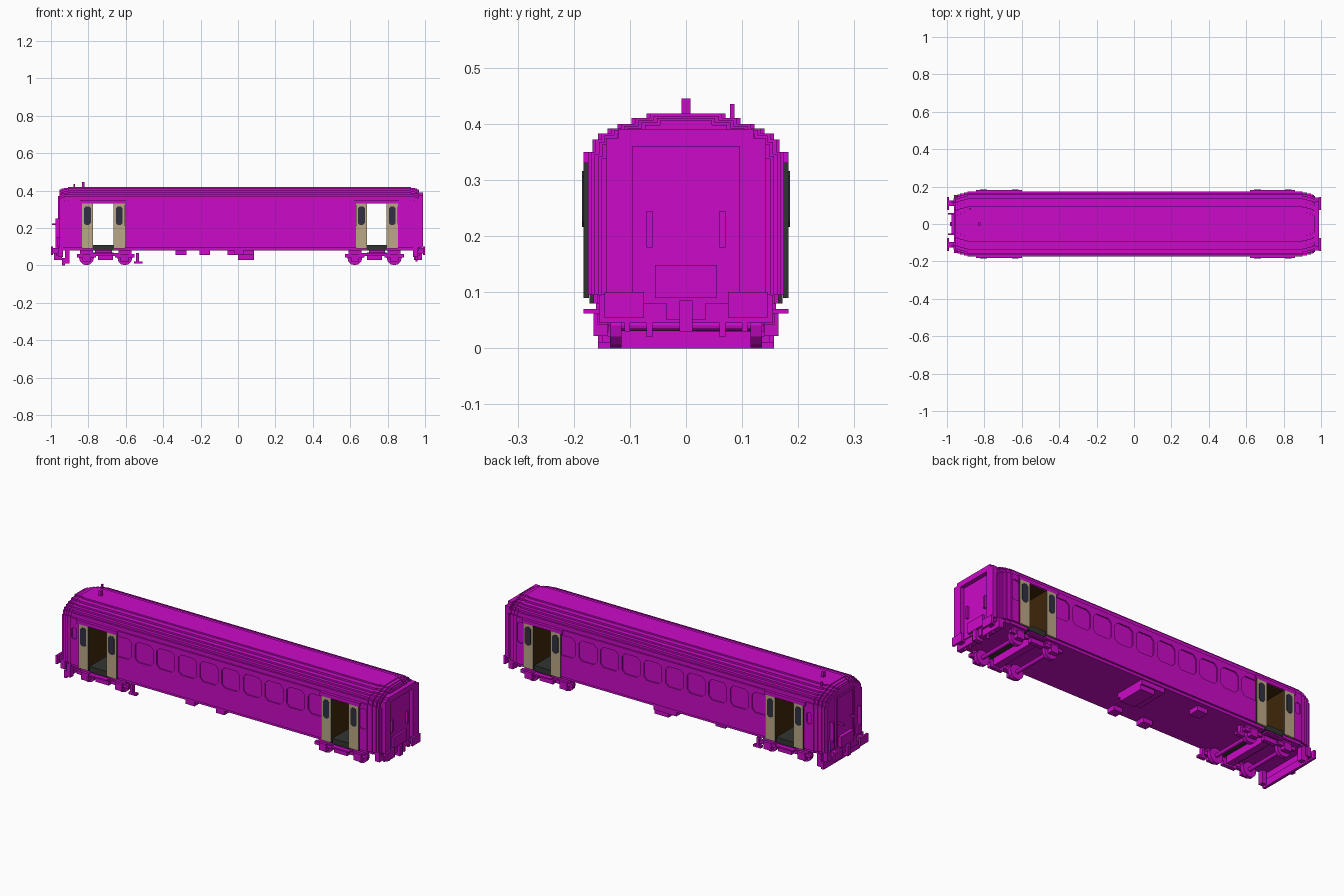
import bpy, bmesh, math
from mathutils import Matrix

if "Cube" in bpy.data.objects:
    bpy.data.objects.remove(bpy.data.objects["Cube"], do_unlink=True)


def material(name, rgb):
    m = bpy.data.materials.new(name)
    m.use_nodes = True
    m.diffuse_color = (*rgb, 1)
    m.node_tree.nodes["Principled BSDF"].inputs["Base Color"].default_value = (*rgb, 1)
    return m


PAINT = material("magenta paint", (0.6, 0.003, 0.58))
TAN = material("tan door", (0.5, 0.39, 0.24))
GLASS = material("dark glass", (0.03, 0.03, 0.055))
RUBBER = material("dark rubber", (0.03, 0.035, 0.03))
BROWN = material("brown interior", (0.05, 0.02, 0.003))


def finish(name, bm, mats):
    bmesh.ops.recalc_face_normals(bm, faces=bm.faces)
    me = bpy.data.meshes.new(name)
    bm.to_mesh(me)
    bm.free()
    ob = bpy.data.objects.new(name, me)
    for m in mats:
        me.materials.append(m)
    bpy.context.collection.objects.link(ob)
    return ob


def add_box(bm, x, y, z):
    size = [b - a for a, b in (x, y, z)]
    mid = [(a + b) / 2 for a, b in (x, y, z)]
    bmesh.ops.create_cube(bm, size=1, matrix=Matrix.Translation(mid) @ Matrix.Diagonal((*size, 1)))


def boxes(name, items, mat=PAINT, mirror=False):
    """One object from (x, y, z) ranges, optionally repeated across y."""
    bm = bmesh.new()
    for x, y, z in items:
        add_box(bm, x, y, z)
        if mirror:
            add_box(bm, x, (-y[1], -y[0]), z)
    return finish(name, bm, [mat])


def add_prism(bm, pts, to3d, a, b):
    """Extrude a 2D outline between two positions."""
    rings = [[bm.verts.new(to3d(u, v, t)) for u, v in pts] for t in (a, b)]
    n = len(pts)
    bm.faces.new(rings[0])
    bm.faces.new(rings[1])
    for i in range(n):
        j = (i + 1) % n
        bm.faces.new((rings[0][i], rings[0][j], rings[1][j], rings[1][i]))


def along_x(u, v, t):
    return (t, u, v)


def along_y(u, v, t):
    return (u, t, v)


def octagon(cx, cz, w, h, c):
    w, h = w / 2, h / 2
    half = [(w, -h + c), (w, h - c), (w - c, h), (-w + c, h)]
    return [(cx + u, cz + v) for u, v in half] + [(cx - u, cz - v) for u, v in half]


# Stepped body cross-section
STEPS = [(0.175, 0.35), (0.167, 0.372), (0.157, 0.383), (0.14, 0.392),
         (0.122, 0.4), (0.097, 0.41), (0.07, 0.418)]


def profile(bottom, inset=0, drop=0):
    pts = [(0.165 - inset, bottom), (0.165 - inset, 0.095), (0.175 - inset, 0.095)]
    if bottom > 0.1:
        pts = [(0.175 - inset, bottom)]
    for i, (y, z) in enumerate(STEPS):
        pts.append((y - inset, z - drop))
        if i + 1 < len(STEPS):
            pts.append((STEPS[i + 1][0] - inset, z - drop))
    return pts + [(-y, z) for y, z in reversed(pts)]


def body(name, x0, x1, bottom=0.08, inset=0, drop=0, brown=None):
    bm = bmesh.new()
    add_prism(bm, profile(bottom, inset, drop), along_x, x0, x1)
    ob = finish(name, bm, [PAINT, BROWN])
    for p in ob.data.polygons:
        if brown and brown(p):
            p.material_index = 1
    return ob


# Doorway x ranges, open right through the car
DOORS = [(-0.775, -0.665), (0.69, 0.795)]
(L0, L1), (R0, R1) = DOORS
walls = [body("body_middle", L1, R0, brown=lambda p: abs(p.normal.x) > 0.9),
         body("body_rear", -0.89, L0, brown=lambda p: p.normal.x > 0.9),
         body("body_front", R1, 0.9, brown=lambda p: p.normal.x < -0.9)]
for i, (a, b) in enumerate(DOORS):
    body(f"doorway_roof_{i}", a, b, 0.33, brown=lambda p: p.normal.z < -0.9)
    boxes(f"doorway_floor_{i}", [((a, b), (-0.172, 0.172), (0.08, 0.11))], RUBBER)

# Tapered ends in small steps
for sx, stations in ((-1, [0.89, 0.91, 0.93, 0.945, 0.955]), (1, [0.9, 0.925, 0.945, 0.958, 0.968])):
    for i in range(4):
        a, b = sorted((sx * stations[i], sx * stations[i + 1]))
        body(f"end_step_{sx}_{i}", a, b, inset=0.006 * (i + 1), drop=0.004 * i)

# Recessed side windows cut into the walls
bm = bmesh.new()
panes = [(-0.444 + 0.1305 * i, 0.108) for i in range(-1, 9)] + [(-0.865, 0.03), (0.875, 0.044)]
for s in (-1, 1):
    for cx, w in panes:
        add_prism(bm, octagon(cx, 0.267, w, 0.11 if w > 0.04 else 0.06, min(0.018, w / 4)),
                  along_y, s * 0.169, s * 0.2)
cutter = finish("window_cutter", bm, [PAINT])
cutter.hide_render = True
cutter.display_type = 'WIRE'
for w in walls:
    mod = w.modifiers.new("windows", 'BOOLEAN')
    mod.operation = 'DIFFERENCE'
    mod.solver = 'EXACT'
    mod.object = cutter
bpy.context.view_layer.update()
for w in walls:
    ev = w.evaluated_get(bpy.context.evaluated_depsgraph_get())
    baked = bpy.data.meshes.new_from_object(ev)
    w.modifiers.clear()
    w.data = baked
bpy.data.objects.remove(cutter, do_unlink=True)

# Sliding door leaves with glass, rubber edges, rail and step
for i, (a, b) in enumerate(DOORS):
    for j, (x0, x1) in enumerate(((a - 0.06, a), (b, b + 0.06))):
        leaf = boxes(f"door_leaf_{i}_{j}", [((x0, x1), (0.173, 0.183), (0.09, 0.33))], TAN, True)
        leaf.data.materials.append(RUBBER)
        for p in leaf.data.polygons:
            p.material_index = int(abs(p.normal.x) > 0.5)
        bm = bmesh.new()
        for s in (-1, 1):
            add_prism(bm, octagon((x0 + x1) / 2, 0.266, 0.036, 0.1, 0.01), along_y, s * 0.18, s * 0.185)
        finish(f"door_glass_{i}_{j}", bm, [GLASS])
    boxes(f"door_rail_{i}", [((a - 0.07, b + 0.065), (0.172, 0.183), (0.33, 0.35))], PAINT, True)
    boxes(f"door_step_{i}", [((a, b), (0.15, 0.183), (0.062, 0.07))], PAINT, True)
    boxes(f"step_hanger_{i}", [((a + 0.01, b - 0.01), (0.15, 0.16), (0.06, 0.082))], PAINT, True)

# Bogies: wheels, axles, side frames and axle boxes
for name, xs in (("rear", (-0.81, -0.605)), ("front", (0.625, 0.835))):
    bm = bmesh.new()
    for x in xs:
        for y, r, d in ((0.125, 0.04, 0.02), (-0.125, 0.04, 0.02), (0, 0.01, 0.25)):
            m = Matrix.Translation((x, y, 0.041)) @ Matrix.Rotation(math.pi / 2, 4, 'X')
            bmesh.ops.create_cone(bm, cap_ends=True, segments=12, radius1=r, radius2=r, depth=d, matrix=m)
    finish(f"{name}_wheels", bm, [PAINT])
    c = sum(xs) / 2
    parts = [((xs[0] - 0.03, xs[1] + 0.03), (0.138, 0.15), (0.05, 0.066)),
             ((c - 0.04, c + 0.04), (0.138, 0.16), (0.03, 0.055))]
    for x in xs:
        parts += [((x - 0.022, x + 0.022), (0.14, 0.165), (0.022, 0.062)),
                  ((x - 0.052, x + 0.052), (0.14, 0.158), (0.042, 0.06)),
                  ((x - 0.035, x + 0.035), (0.138, 0.15), (0.06, 0.082))]
    boxes(f"{name}_bogie_frame", parts, PAINT, True)
    boxes(f"{name}_bogie_beam", [((c - 0.02, c + 0.02), (-0.14, 0.14), (0.04, 0.082))])

# Underfloor equipment
boxes("underfloor_boxes", [((-0.335, -0.275), (0.08, 0.14), (0.055, 0.082)),
                           ((-0.205, -0.15), (-0.16, -0.11), (0.055, 0.082)),
                           ((-0.055, 0.085), (-0.02, 0.16), (0.055, 0.082)),
                           ((0.0, 0.085), (0.0, 0.15), (0.03, 0.056)),
                           ((-0.02, 0.03), (-0.16, -0.11), (0.055, 0.082))])
boxes("rail_sensor", [((-0.545, -0.53), (0.13, 0.15), (0.02, 0.066)),
                      ((-0.555, -0.51), (0.13, 0.15), (0.01, 0.022))], PAINT, True)

# Rear end: door, light boxes, rails and snow plough
boxes("rear_end_frame", [((-0.962, -0.95), (0.07, 0.08), (0.1, 0.36)),
                         ((-0.966, -0.95), (0.1, 0.135), (0.1, 0.15)),
                         ((-0.975, -0.95), (0.115, 0.122), (0.15, 0.25))], PAINT, True)
boxes("rear_end_door", [((-0.962, -0.95), (-0.08, 0.08), (0.36, 0.372)),
                        ((-0.975, -0.95), (-0.055, 0.055), (0.09, 0.148)),
                        ((-0.995, -0.95), (-0.06, -0.05), (0.215, 0.225)),
                        ((-0.995, -0.95), (0.05, 0.06), (0.215, 0.225))])
boxes("snow_plough", [((-0.94, -0.925), (-0.157, 0.157), (0.0, 0.04)),
                      ((-0.925, -0.9), (-0.157, -0.13), (0.01, 0.082)),
                      ((-0.925, -0.9), (0.13, 0.157), (0.01, 0.082))])

# Front end: open gangway frame
boxes("gangway_posts", [((0.965, 0.99), (0.095, 0.143), (0.095, 0.36)),
                        ((0.965, 0.98), (0.06, 0.07), (0.18, 0.245))], PAINT, True)
boxes("gangway_header", [((0.965, 0.99), (-0.143, 0.143), (0.36, 0.375)),
                         ((0.965, 0.99), (-0.12, 0.12), (0.375, 0.39)),
                         ((0.965, 0.98), (-0.055, 0.055), (0.09, 0.148))])
boxes("front_hoses", [((0.95, 0.96), (0.06, 0.07), (0.02, 0.085)),
                      ((0.95, 0.96), (0.1, 0.11), (0.03, 0.085))], PAINT, True)

# Buffers, buffer beams and couplers at both ends
for name, s in (("rear", -1), ("front", 1)):
    def rx(a, b):
        return tuple(sorted((s * a, s * b)))
    boxes(f"{name}_buffers", [(rx(0.94, 0.99), (0.095, 0.125), (0.065, 0.092)),
                              (rx(0.988, 1.0), (0.075, 0.145), (0.055, 0.1))], PAINT, True)
    boxes(f"{name}_buffer_beam", [(rx(0.935, 0.962), (-0.155, 0.155), (0.045, 0.095))])
    boxes(f"{name}_coupler", [(rx(0.94, 0.985), (-0.012, 0.012), (0.03, 0.085)),
                              (rx(0.95, 0.97), (-0.035, 0.035), (0.05, 0.08))])

# Roof aerials
boxes("roof_aerials", [((-0.835, -0.82), (-0.008, 0.008), (0.41, 0.445)),
                       ((-0.88, -0.872), (0.078, 0.086), (0.4, 0.435))])
